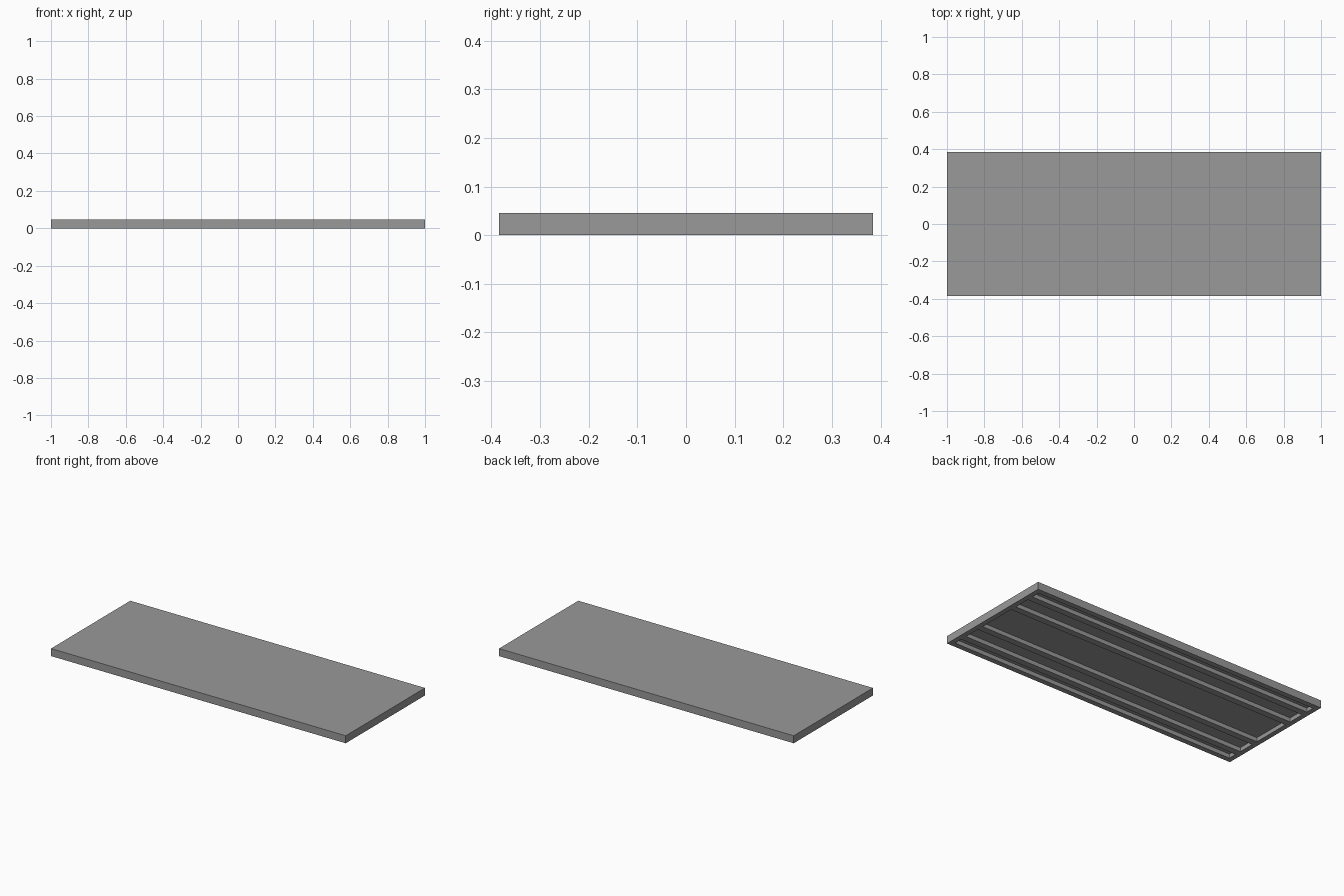
import bpy

if "Cube" in bpy.data.objects:
    bpy.data.objects.remove(bpy.data.objects["Cube"])

LENGTH, WIDTH, THICK = 2.0, 0.768, 0.046
POCKET_DEPTH, POCKET_END = 0.025, 0.97


def box(name, x0, x1, y0, y1, z0, z1):
    bpy.ops.mesh.primitive_cube_add(
        size=1, location=((x0 + x1) / 2, (y0 + y1) / 2, (z0 + z1) / 2))
    ob = bpy.context.object
    ob.name = name
    ob.scale = (x1 - x0, y1 - y0, z1 - z0)
    bpy.ops.object.transform_apply(location=True, rotation=False, scale=True)
    return ob


# Flat panel in dark grey
panel = box("panel", -LENGTH / 2, LENGTH / 2, -WIDTH / 2, WIDTH / 2, 0, THICK)
dark = bpy.data.materials.new("dark_grey")
dark.diffuse_color = (0.32, 0.32, 0.32, 1)
dark.use_nodes = True
dark.node_tree.nodes["Principled BSDF"].inputs["Base Color"].default_value = dark.diffuse_color
panel.data.materials.append(dark)

# Long pockets in the underside: one wide in the middle, two narrower per side
pockets = [(-0.12, 0.12)]
for y0, y1 in [(0.16, 0.26), (0.30, 0.352)]:
    pockets += [(y0, y1), (-y1, -y0)]

for i, (y0, y1) in enumerate(pockets):
    cutter = box(f"pocket_cutter_{i}", -POCKET_END, POCKET_END,
                 y0, y1, -0.02, POCKET_DEPTH)
    cutter.data.materials.append(dark)
    mod = panel.modifiers.new("pocket", 'BOOLEAN')
    mod.operation = 'DIFFERENCE'
    mod.solver = 'EXACT'
    mod.object = cutter
    bpy.context.view_layer.objects.active = panel
    bpy.ops.object.modifier_apply(modifier=mod.name)
    bpy.data.objects.remove(cutter, do_unlink=True)
